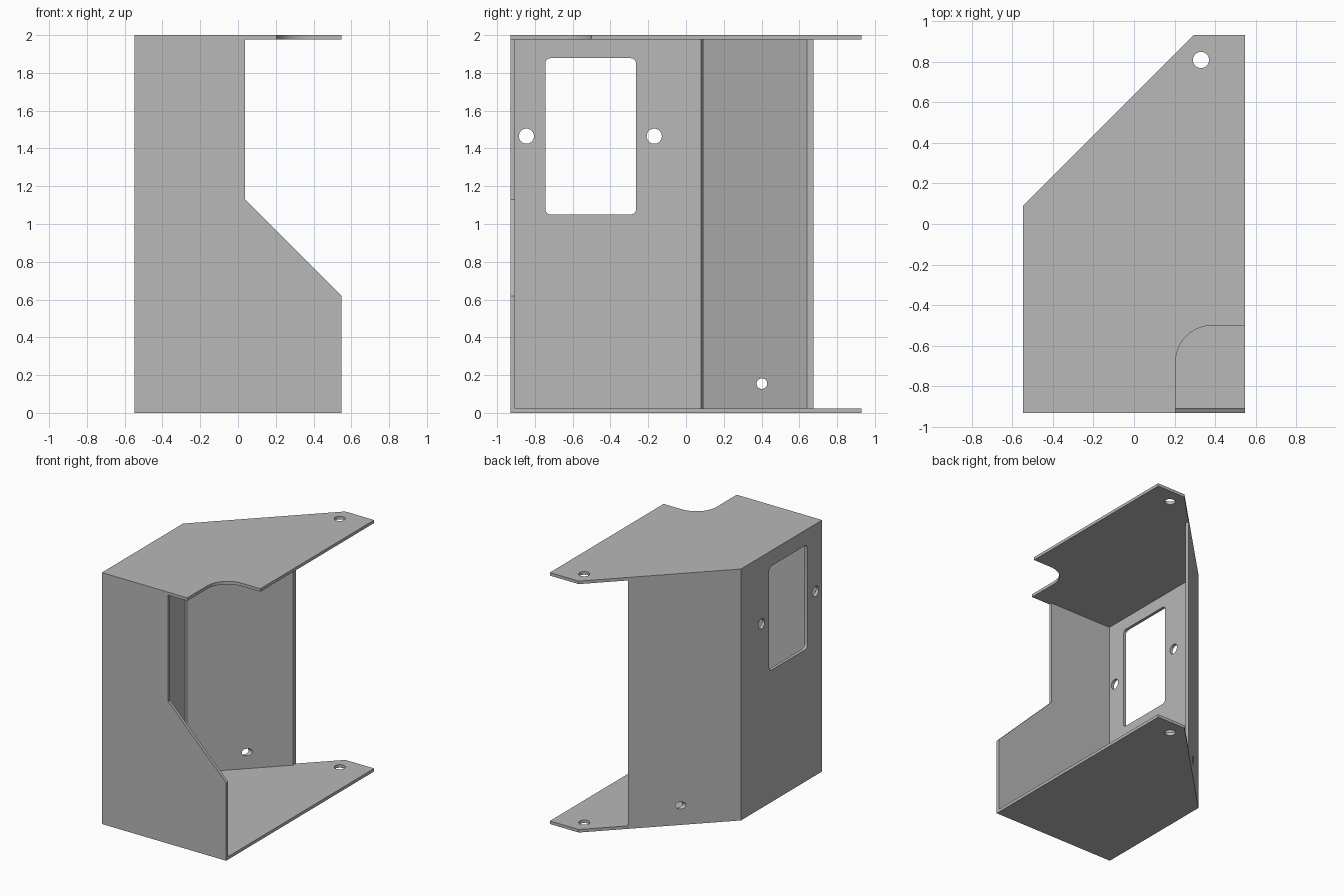
import bpy, bmesh
from math import sin, cos, pi, radians

cube = bpy.data.objects.get("Cube")
if cube:
    bpy.data.objects.remove(cube, do_unlink=True)

# Overall sizes: half width, half depth, height, sheet thickness
W, D, H, T = 0.547, 0.93, 2.0, 0.024
OFF = 0.637              # slanted wall lies on y = x + OFF
SLANT = T * 2 ** 0.5     # sheet thickness measured along x on the slant
STEP_X = 0.037           # upper edge of the front wall
BEND_Y = OFF - W         # outer bend between left-hand wall and slant
BEND_IN = BEND_Y + T - SLANT

steel = bpy.data.materials.new("grey sheet metal")
steel.use_nodes = True
grey = (0.48, 0.48, 0.48, 1)
steel.diffuse_color = grey
steel.node_tree.nodes["Principled BSDF"].inputs["Base Color"].default_value = grey


def arc(cx, cy, r, start, end, n):
    return [(cx + r * cos(radians(start + (end - start) * i / n)),
             cy + r * sin(radians(start + (end - start) * i / n))) for i in range(n + 1)]


def circle(cx, cy, r, n=32):
    return arc(cx, cy, r, 0, 360, n)[:-1]


def rect(x0, y0, x1, y1):
    return [(x0, y0), (x1, y0), (x1, y1), (x0, y1)]


def rounded_rect(x0, y0, x1, y1, r):
    return (arc(x0 + r, y0 + r, r, 180, 270, 6) + arc(x1 - r, y0 + r, r, 270, 360, 6)
            + arc(x1 - r, y1 - r, r, 0, 90, 6) + arc(x0 + r, y1 - r, r, 90, 180, 6))


def panel(name, loops, side_a, side_b):
    """Sheet from a flat outline with holes; side_a and side_b place its two skins."""
    bm = bmesh.new()
    rings = [[bm.verts.new((u, v, 0)) for u, v in loop] for loop in loops]
    edges = [bm.edges.new((r[i - 1], r[i])) for r in rings for i in range(len(r))]
    bmesh.ops.triangle_fill(bm, use_beauty=True, edges=edges, normal=(0, 0, 1))
    skin = list(bm.faces)
    twin = {}
    for ring in rings:
        for vert in ring:
            u, v = vert.co.x, vert.co.y
            twin[vert] = bm.verts.new(side_b(u, v))
            vert.co = side_a(u, v)
    for face in skin:
        bm.faces.new([twin[v] for v in reversed(face.verts)])
    for ring in rings:
        for i in range(len(ring)):
            a, b = ring[i - 1], ring[i]
            bm.faces.new((a, b, twin[b], twin[a]))
    bmesh.ops.recalc_face_normals(bm, faces=bm.faces)
    mesh = bpy.data.meshes.new(name)
    bm.to_mesh(mesh)
    bm.free()
    mesh.materials.append(steel)
    mesh.shade_smooth()
    mesh.set_sharp_from_angle(angle=radians(30))
    obj = bpy.data.objects.new(name, mesh)
    bpy.context.collection.objects.link(obj)
    return obj


def level(z):
    return lambda u, v: (u, v, z)


# Bottom and top plates share the slanted back and the mounting hole
FRONT_IN = -D + T
back = [(W, D), (D - OFF, D), (-W, BEND_Y)]
hole = circle(0.33, 0.808, 0.04)
panel("bottom_plate", [[(-W, FRONT_IN), (W, FRONT_IN)] + back, hole], level(0), level(T))

notch = [(0.205, -D)] + arc(0.385, -0.68, 0.18, 180, 90, 16) + [(W, -0.50)]
top = [(-W, FRONT_IN), (STEP_X, FRONT_IN), (STEP_X, -D)] + notch + back
panel("top_plate", [top, hole], level(H - T), level(H))

# Front wall with its sloping cutaway
front = [(-W, 0), (W, 0), (W, 0.62), (STEP_X, 1.13), (STEP_X, H), (-W, H)]
panel("front_wall", [front], lambda u, v: (u, -D, v), lambda u, v: (u, -D + T, v))

# Side wall with window and two screw holes, mitred at the bend
side = [rect(FRONT_IN, T, BEND_Y, H - T),
        rounded_rect(-0.745, 1.05, -0.264, 1.878, 0.03),
        circle(-0.845, 1.465, 0.04), circle(-0.168, 1.465, 0.04)]
panel("window_wall", side, lambda u, v: (-W, u, v),
      lambda u, v: (-W + T, min(u, BEND_IN), v))

# Slanted rear wall, mitred at the bend and cut square to x at its free edge
END_Y = STEP_X + OFF


def slant_inner(u, v):
    y = max(BEND_IN, min(u, END_Y - SLANT))
    return (y - OFF + SLANT, y, v)


panel("slanted_wall", [rect(BEND_Y, T, END_Y, H - T), circle(0.402, 0.155, 0.028)],
      lambda u, v: (u - OFF, u, v), slant_inner)
